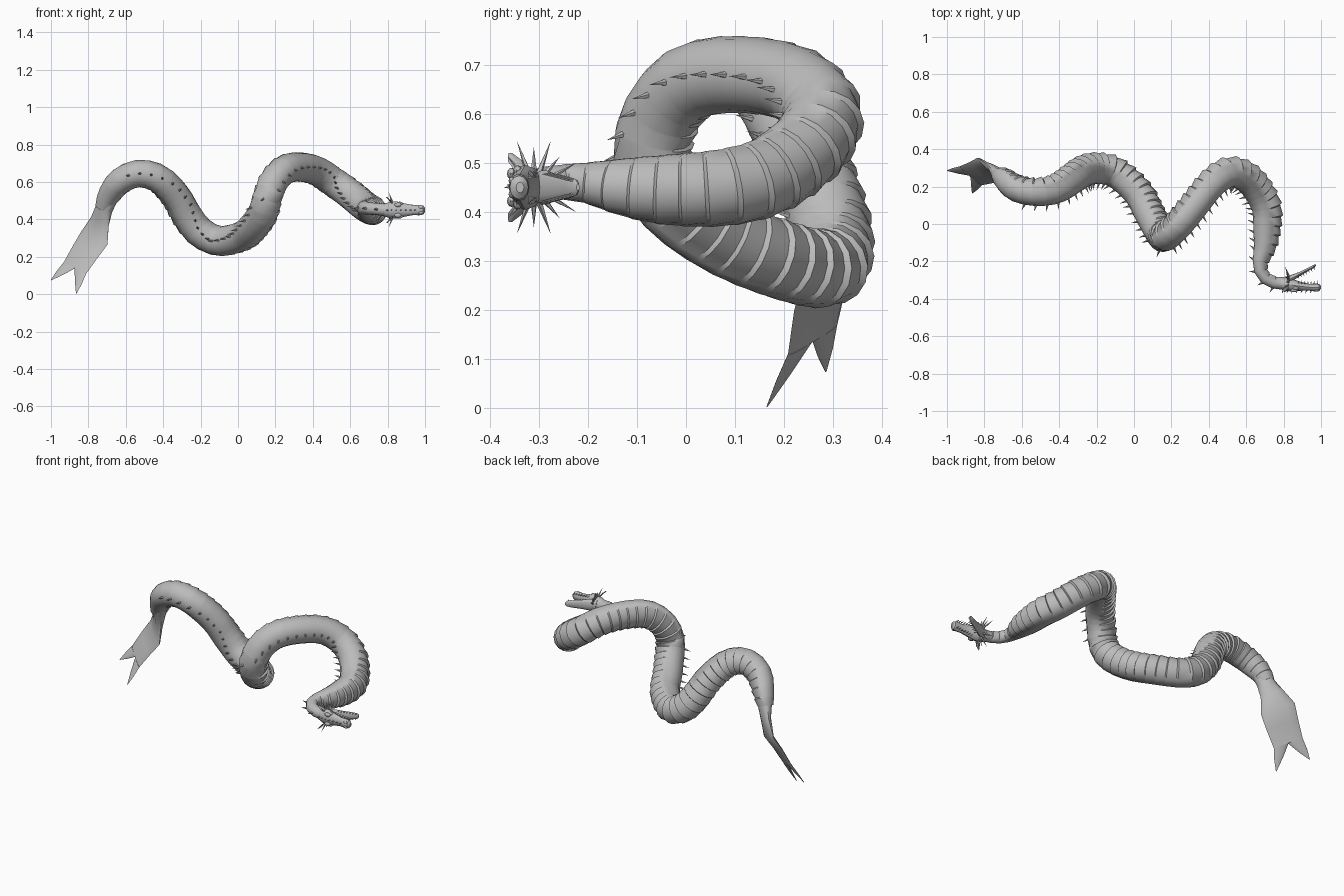
import bpy, bmesh, math
from mathutils import Vector, Matrix

cube = bpy.data.objects.get("Cube")
if cube:
    bpy.data.objects.remove(cube, do_unlink=True)

grey = bpy.data.materials.new("scale grey")
grey.use_nodes = True
colour = (0.5, 0.5, 0.5, 1)
grey.diffuse_color = colour
grey.node_tree.nodes["Principled BSDF"].inputs["Base Color"].default_value = colour
UP = Vector((0, 0, 1))
BACK = Vector((0, -1, 0))


def finish(name, bm, smooth=True):
    bmesh.ops.recalc_face_normals(bm, faces=bm.faces)
    mesh = bpy.data.meshes.new(name)
    bm.to_mesh(mesh)
    bm.free()
    mesh.materials.append(grey)
    obj = bpy.data.objects.new(name, mesh)
    bpy.context.collection.objects.link(obj)
    if smooth:
        bpy.ops.object.select_all(action='DESELECT')
        obj.select_set(True)
        bpy.context.view_layer.objects.active = obj
        bpy.ops.object.shade_smooth_by_angle(angle=math.radians(35))
    return obj


def ellipse(centre, u, v, sides=12, shape=None):
    points = []
    for i in range(sides):
        a = math.tau * i / sides
        k = shape(a) if shape else 1
        points.append(Vector(centre) + (u * math.cos(a) + v * math.sin(a)) * k)
    return points


def loft(bm, rings):
    loops = [[bm.verts.new(p) for p in ring] for ring in rings]
    n = len(loops[0])
    for a, b in zip(loops, loops[1:]):
        for i in range(n):
            j = (i + 1) % n
            bm.faces.new((a[i], a[j], b[j], b[i]))
    bm.faces.new(loops[0])
    bm.faces.new(loops[-1])


def spike(bm, base, direction, length, radius):
    direction = Vector(direction).normalized()
    turn = direction.to_track_quat('Z', 'Y').to_matrix().to_4x4()
    place = Matrix.Translation(Vector(base) + direction * length / 2) @ turn
    bmesh.ops.create_cone(bm, cap_ends=True, segments=5, radius1=radius,
                          radius2=0, depth=length, matrix=place)


# Body path from tail to neck: x, y, z, radius
path = [Vector(p) for p in (
    (-.72, .26, .46, .045), (-.69, .235, .53, .06), (-.63, .19, .605, .07),
    (-.53, .17, .645, .073), (-.42, .185, .615, .077), (-.33, .24, .52, .08),
    (-.27, .28, .415, .082), (-.2, .295, .33, .082), (-.1, .275, .285, .08),
    (.02, .17, .31, .08), (.08, .06, .36, .08), (.13, -.03, .43, .08),
    (.155, -.07, .51, .08), (.19, -.05, .6, .078), (.25, .01, .665, .078),
    (.33, .11, .68, .078), (.42, .22, .66, .078), (.51, .275, .6, .08),
    (.6, .25, .535, .08), (.67, .17, .475, .08), (.71, .08, .45, .078),
    (.71, -.03, .445, .072), (.7, -.12, .45, .06), (.675, -.21, .46, .04),
    (.69, -.275, .46, .034), (.74, -.31, .455, .032), (.8, -.32, .45, .032))]


def spline(points, steps=20):
    pts = [points[0] * 2 - points[1]] + points + [points[-1] * 2 - points[-2]]
    out = []
    for a, b, c, d in zip(pts, pts[1:], pts[2:], pts[3:]):
        for s in range(steps):
            t = s / steps
            out.append((b * 2 + (c - a) * t + (a * 2 - b * 5 + c * 4 - d) * t * t
                        + (b * 3 - a - c * 3 + d) * t ** 3) / 2)
    return out + [points[-1]]


fine = spline(path)
lengths = [0]
for a, b in zip(fine, fine[1:]):
    lengths.append(lengths[-1] + (b - a).xyz.length)


def frame(fraction):
    # Position, radius, forward, dorsal and side directions along the body
    goal = fraction * lengths[-1]
    i = next((k for k, s in enumerate(lengths) if s >= goal), len(fine) - 1)
    i = max(i, 1)
    t = (goal - lengths[i - 1]) / (lengths[i] - lengths[i - 1])
    p = fine[i - 1].lerp(fine[i], t)
    lo, hi = max(i - 5, 0), min(i + 4, len(fine) - 1)
    forward = (fine[hi] - fine[lo]).xyz.normalized()
    dorsal = forward.cross(UP).normalized()
    return p.xyz, p.w, forward, dorsal, dorsal.cross(forward)


# Body with overlapping belly scales
SEGMENTS = 58
body = bmesh.new()
rings = []
for seg in range(SEGMENTS):
    for phase in (0, .88):
        pos, r, forward, dorsal, side = frame((seg + phase) / SEGMENTS)
        lift = .09 if phase else -.04

        def belly(a, lift=lift):
            return 1 + lift * max(0, -math.cos(a) + .15)
        rings.append(ellipse(pos, dorsal * r, side * r, 16, belly))
loft(body, rings)
finish("body", body)

# Row of spines along the back
spines = bmesh.new()
COUNT = 56
for k in range(5, COUNT):
    pos, r, forward, dorsal, side = frame(k / COUNT)
    spike(spines, pos + dorsal * r * .9, dorsal - forward * .35,
          .022 + r * .28, .008)
finish("back_spines", spines, False)

# Forked tail fin
wide = Vector((-.71, .6, .37)).normalized()
thin = wide.cross(Vector((.44, .06, .9))).normalized()
fin = bmesh.new()
loft(fin, [ellipse(c, wide * w, thin * t) for c, w, t in (
    ((-.695, .24, .52), .055, .055), ((-.715, .255, .46), .05, .042),
    ((-.738, .28, .39), .065, .026), ((-.768, .295, .3), .098, .016),
    ((-.815, .275, .23), .092, .012), ((-.872, .258, .14), .084, .007))])
fork = Vector((-.872, .258, .14))
for sign, tip in ((1, (-1, .285, .075)), (-1, (-.865, .165, .003))):
    root = fork + wide * .041 * sign
    tip = Vector(tip)
    loft(fin, [ellipse(root.lerp(tip, t), wide * w, thin * h) for t, w, h in
               ((0, .043, .007), (.5, .026, .005), (1, .002, .001))])
finish("tail_fin", fin)

# Skull and snout: x, y, half height, half width
MID = .45


def head_loft(name, rows):
    bm = bmesh.new()
    loft(bm, [ellipse((x, y, MID), BACK * h, UP * w) for x, y, h, w in rows])
    return finish(name, bm)


head_loft("skull", (
    (.77, -.316, .028, .03), (.81, -.322, .036, .043), (.85, -.328, .033, .046),
    (.89, -.333, .024, .036), (.935, -.338, .018, .027), (.97, -.34, .021, .028),
    (.99, -.34, .019, .024), (1, -.338, .008, .011)))
head_loft("lower_jaw", (
    (.81, -.305, .022, .034), (.85, -.286, .017, .035), (.89, -.265, .011, .028),
    (.94, -.238, .009, .022), (.965, -.225, .008, .017), (.973, -.22, .003, .007)))

# Eyes, brows, nostrils and ear fins on both sides
for sign, label in ((1, "upper"), (-1, "lower")):
    for part, x, y, z, size in (("eye", .865, -.343, .034, .011),
                                ("brow", .855, -.355, .028, .012),
                                ("nostril", .977, -.355, .014, .008)):
        bm = bmesh.new()
        place = Matrix.Translation((x, y, MID + z * sign)) @ Matrix.Diagonal((1.6, .8, 1, 1))
        bmesh.ops.create_uvsphere(bm, u_segments=10, v_segments=6, radius=size, matrix=place)
        finish(part + "_" + label, bm)
    ear = bmesh.new()
    root = Vector((.825, -.335, MID + .035 * sign))
    tip = Vector((.795, -.358, MID + .07 * sign))
    loft(ear, [ellipse(root.lerp(tip, t), BACK * w, Vector((.004, 0, 0)), 8)
               for t, w in ((0, .014), (.5, .016), (1, .004))])
    finish("ear_fin_" + label, ear)

# Fan of long cheek spikes, snout ridge and teeth
crown = bmesh.new()
teeth = bmesh.new()
for sign in (1, -1):
    for k in range(6):
        a = math.radians(-40 + 20 * k)
        out = Vector((0, math.sin(a), math.cos(a) * sign))
        base = Vector((.83, -.31, MID)) + out * .03
        spike(crown, base, out + Vector((-.35, 0, 0)), .055 + .02 * (k % 2), .007)
    for k in range(7):
        t = k / 6
        spike(teeth, (.88 + .1 * t, -.322, MID + sign * (.031 - .01 * t)), (0, 1, 0), .02, .004)
        spike(teeth, (.875 + .085 * t, -.276 + .046 * t, MID + sign * (.027 - .012 * t)),
              (.4, -1, 0), .02, .004)
for k in range(7):
    spike(crown, (.8 + k * .025, -.352, MID), (-.5, -1, 0), .022, .005)
finish("head_spikes", crown, False)
finish("teeth", teeth, False)
